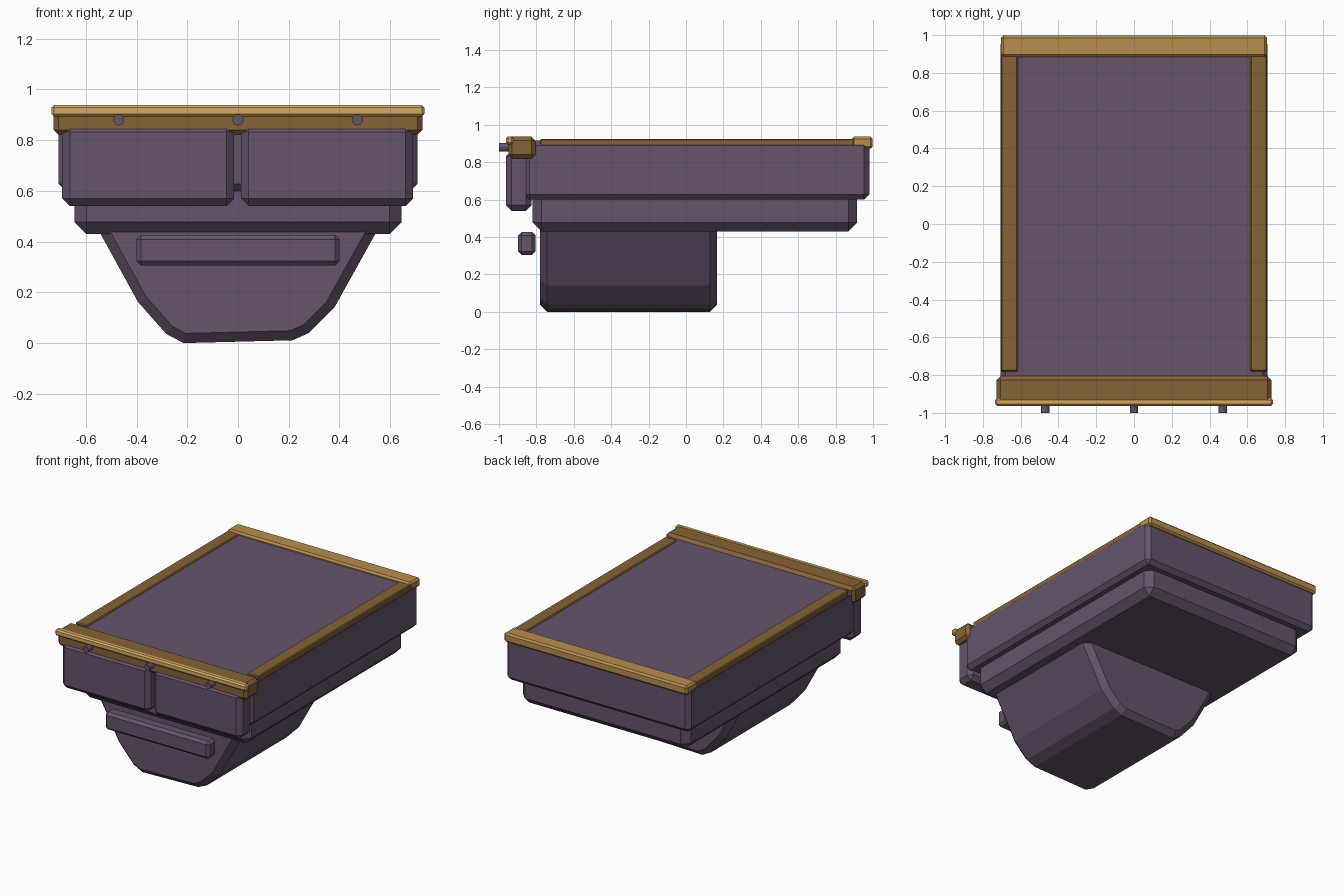
import bpy
import bmesh

cube = bpy.data.objects.get("Cube")
if cube:
    bpy.data.objects.remove(cube, do_unlink=True)


def material(name, rgb):
    linear = [((c / 255 + 0.055) / 1.055) ** 2.4 for c in rgb] + [1]
    m = bpy.data.materials.new(name)
    m.use_nodes = True
    m.diffuse_color = linear
    m.node_tree.nodes["Principled BSDF"].inputs["Base Color"].default_value = linear
    return m


purple = material("dusky purple", (102, 84, 108))
brown = material("dark wood", (134, 99, 55))
tan = material("light wood", (184, 141, 78))
gold = material("pale gold", (212, 170, 98))


def finish(name, bm, mat):
    bmesh.ops.recalc_face_normals(bm, faces=bm.faces)
    mesh = bpy.data.meshes.new(name)
    bm.to_mesh(mesh)
    bm.free()
    mesh.materials.append(mat)
    obj = bpy.data.objects.new(name, mesh)
    bpy.context.collection.objects.link(obj)
    return obj


def chamfer(bm, edges, width):
    bmesh.ops.bevel(bm, geom=edges, offset=width, offset_type='OFFSET',
                    segments=1, affect='EDGES', clamp_overlap=True)


def box(name, xs, ys, zs, mat, width):
    """Chamfered block spanning the given ranges."""
    bm = bmesh.new()
    bmesh.ops.create_cube(bm, size=1)
    for v in bm.verts:
        v.co = [r[0] if c < 0 else r[1] for c, r in zip(v.co, (xs, ys, zs))]
    chamfer(bm, bm.edges[:], width)
    return finish(name, bm, mat)


# Stacked body tiers
box("upper_body", (-0.707, 0.707), (-0.865, 0.98), (0.60, 0.916), purple, 0.028)
box("middle_body", (-0.645, 0.645), (-0.82, 0.915), (0.43, 0.66), purple, 0.047)

# Tapered lower hull, extruded along y with chamfered ends
profile = [(-0.58, 0.5), (-0.395, 0.163), (-0.283, 0.036), (-0.215, 0),
           (0.215, 0.011), (0.28, 0.04), (0.38, 0.14), (0.58, 0.5)]
bm = bmesh.new()
front = bm.faces.new([bm.verts.new((x, -0.78, z)) for x, z in profile])
result = bmesh.ops.extrude_face_region(bm, geom=[front], use_keep_orig=True)
back = [v for v in result["geom"] if isinstance(v, bmesh.types.BMVert)]
bmesh.ops.translate(bm, verts=back, vec=(0, 0.945, 0))
bmesh.ops.recalc_face_normals(bm, faces=bm.faces)
ends = [e for e in bm.edges if abs(e.verts[0].co.y - e.verts[1].co.y) < 0.01]
chamfer(bm, ends, 0.038)
finish("lower_hull", bm, purple)

# Front panels and lower bumper
for name, xs in (("right_front_panel", (-0.693, -0.015)),
                 ("left_front_panel", (0.012, 0.69))):
    box(name, xs, (-0.962, -0.825), (0.54, 0.862), purple, 0.03)
box("lower_bumper", (-0.40, 0.40), (-0.897, -0.805), (0.305, 0.427), purple, 0.018)

# Wooden rim: side rails, front and back beams, front trim strip
for name, side in (("right_rail", -1), ("left_rail", 1)):
    xs = sorted((side * 0.615, side * 0.704))
    box(name, xs, (-0.78, 0.90), (0.875, 0.925), brown, 0.006)
box("back_beam", (-0.704, 0.704), (0.885, 0.998), (0.872, 0.936), tan, 0.012)
box("front_beam", (-0.727, 0.727), (-0.95, -0.805), (0.82, 0.936), brown, 0.02)
box("front_trim", (-0.735, 0.735), (-0.963, -0.922), (0.894, 0.938), gold, 0.01)

# Three pegs through the front beam
for name, x in (("right_peg", -0.47), ("middle_peg", 0), ("left_peg", 0.47)):
    bm = bmesh.new()
    bmesh.ops.create_cone(bm, cap_ends=True, segments=12, radius1=0.022,
                          radius2=0.022, depth=0.1)
    for v in bm.verts:
        v.co = (x + v.co.x, -0.95 + v.co.z, 0.88 + v.co.y)
    finish(name, bm, purple)
